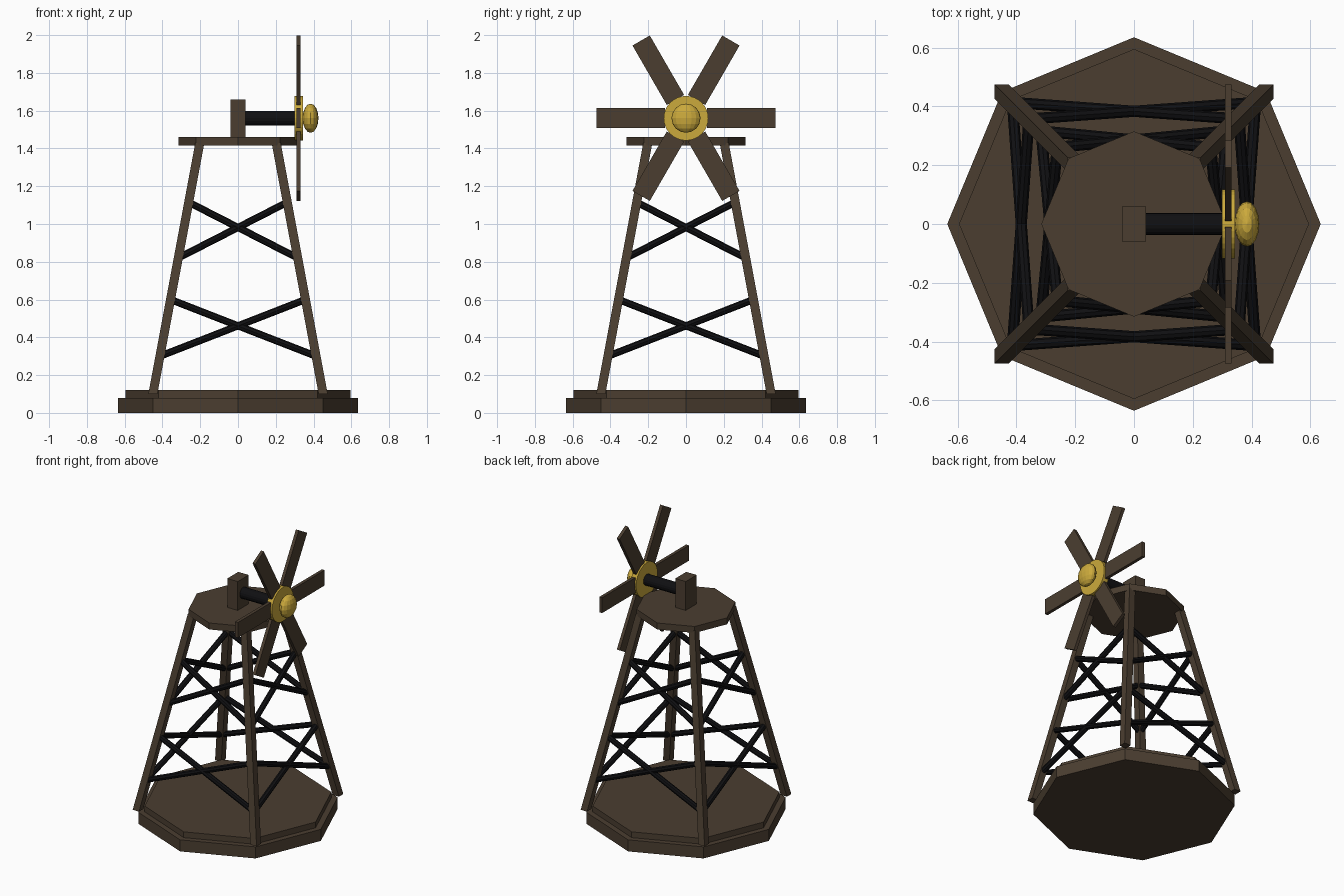
import bpy, bmesh, math
from mathutils import Vector, Matrix

cube = bpy.data.objects.get("Cube")
if cube:
    bpy.data.objects.remove(cube, do_unlink=True)


def material(name, rgb):
    m = bpy.data.materials.new(name)
    m.use_nodes = True
    m.diffuse_color = (*rgb, 1)
    m.node_tree.nodes["Principled BSDF"].inputs["Base Color"].default_value = (*rgb, 1)
    return m


WOOD = material("dark wood", (0.07, 0.048, 0.03))
IRON = material("black iron", (0.005, 0.005, 0.006))
BRASS = material("brass", (0.6, 0.4, 0.045))


def finish(name, bm, mat):
    bmesh.ops.recalc_face_normals(bm, faces=bm.faces)
    mesh = bpy.data.meshes.new(name)
    bm.to_mesh(mesh)
    bm.free()
    mesh.materials.append(mat)
    obj = bpy.data.objects.new(name, mesh)
    bpy.context.collection.objects.link(obj)
    return obj


def box(name, lo, hi, mat, turn=Matrix()):
    lo, hi = Vector(lo), Vector(hi)
    bm = bmesh.new()
    bmesh.ops.create_cube(bm, size=1, matrix=turn @ Matrix.Translation((lo + hi) / 2)
                          @ Matrix.Diagonal((*(hi - lo), 1)))
    return finish(name, bm, mat)


def rod(name, start, end, radius, sides, mat):
    start, end = Vector(start), Vector(end)
    axis = end - start
    bm = bmesh.new()
    bmesh.ops.create_cone(bm, cap_ends=True, segments=sides, radius1=radius, radius2=radius,
                          depth=axis.length,
                          matrix=Matrix.Translation((start + end) / 2)
                          @ axis.to_track_quat('Z', 'Y').to_matrix().to_4x4())
    return finish(name, bm, mat)


def octagon(name, radius, bottom, top):
    bm = bmesh.new()
    bmesh.ops.create_cone(bm, cap_ends=True, segments=8, radius1=radius, radius2=radius,
                          depth=top - bottom,
                          matrix=Matrix.Translation((0, 0, (bottom + top) / 2)))
    return finish(name, bm, WOOD)


# Base steps and top platform
octagon("base_lower", 0.635, 0, 0.08)
octagon("base_upper", 0.595, 0.08, 0.12)
octagon("top_platform", 0.315, 1.415, 1.46)

# Four leaning legs with square section
FOOT, HEAD = 0.1, 1.43
corners = [(1, -1), (1, 1), (-1, 1), (-1, -1)]


def reach(z):
    """Distance of the leg centre from the middle planes at height z."""
    return 0.447 - 0.187 * (z - 0.12)


for i, (sx, sy) in enumerate(corners):
    bm = bmesh.new()
    bmesh.ops.create_cube(bm, size=1)
    for v in bm.verts:
        z = HEAD if v.co.z > 0 else FOOT
        v.co = (sx * reach(z) + v.co.x * 0.048, sy * reach(z) + v.co.y * 0.048, z)
    finish(f"leg_{i + 1}", bm, WOOD)

# Crossed braces, two tiers on each side
for i, a in enumerate(corners):
    b = corners[(i + 1) % 4]
    for tier, (low, high) in (("lower", (0.3, 0.6)), ("upper", (0.82, 1.115))):
        for k, (za, zb) in enumerate(((low, high), (high, low))):
            rod(f"{tier}_brace_{i + 1}_{k + 1}",
                (a[0] * reach(za), a[1] * reach(za), za),
                (b[0] * reach(zb), b[1] * reach(zb), zb), 0.019, 8, IRON)

# Bearing block, shaft and hub
AXLE = 1.56
box("bearing_block", (-0.04, -0.06, 1.46), (0.04, 0.06, 1.66), WOOD)
rod("shaft", (0.03, 0, AXLE), (0.31, 0, AXLE), 0.038, 16, IRON)
rod("hub_disc", (0.3, 0, AXLE), (0.343, 0, AXLE), 0.118, 32, BRASS)

# Flattened hub cap
bm = bmesh.new()
bmesh.ops.create_uvsphere(bm, u_segments=16, v_segments=8, radius=1,
                          matrix=Matrix.Translation((0.384, 0, AXLE))
                          @ Matrix.Diagonal((0.042, 0.077, 0.077, 1)))
finish("hub_cap", bm, BRASS)

# Six flat blades around the hub
for i in range(6):
    turn = Matrix.Translation((0, 0, AXLE)) @ Matrix.Rotation(i * math.tau / 6, 4, 'X')
    box(f"blade_{i + 1}", (0.31, 0.112, -0.053), (0.332, 0.475, 0.053), WOOD, turn)
